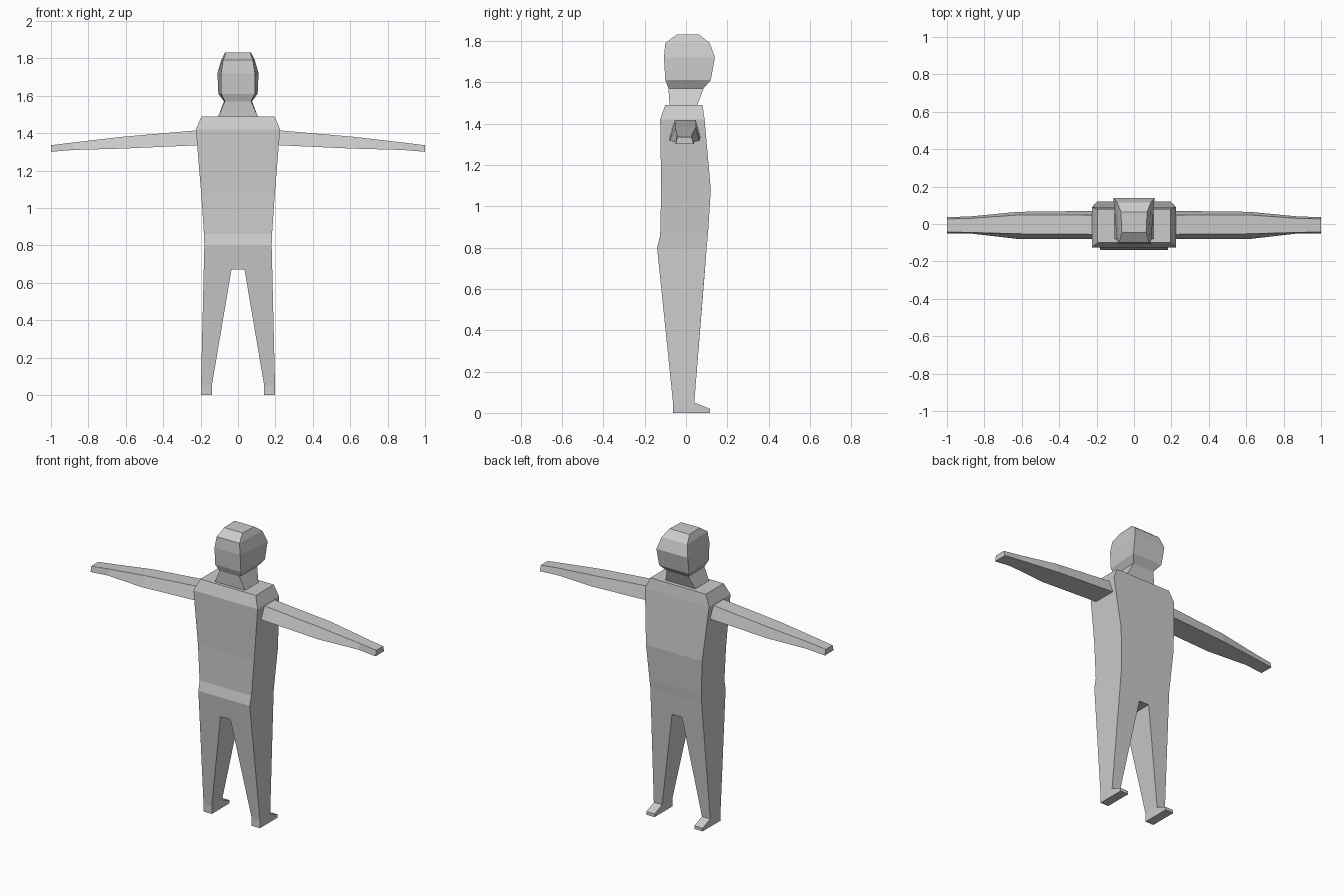
import bpy, bmesh

if "Cube" in bpy.data.objects:
    bpy.data.objects.remove(bpy.data.objects["Cube"])

grey = bpy.data.materials.new("light_grey")
grey.diffuse_color = (0.6, 0.6, 0.6, 1)
grey.use_nodes = True
grey.node_tree.nodes["Principled BSDF"].inputs["Base Color"].default_value = grey.diffuse_color


def loft(name, rings):
    """Skin a chain of four-point rings and cap both ends."""
    bm = bmesh.new()
    loops = [[bm.verts.new(p) for p in ring] for ring in rings]
    for a, b in zip(loops, loops[1:]):
        for i in range(4):
            j = (i + 1) % 4
            bm.faces.new((a[i], a[j], b[j], b[i]))
    bm.faces.new(loops[0][::-1])
    bm.faces.new(loops[-1])
    bmesh.ops.recalc_face_normals(bm, faces=bm.faces)
    mesh = bpy.data.meshes.new(name)
    bm.to_mesh(mesh)
    bm.free()
    mesh.materials.append(grey)
    obj = bpy.data.objects.new(name, mesh)
    bpy.context.collection.objects.link(obj)
    return obj


def level(z, y0, y1, w0, w1=None):
    """Horizontal ring: half width w0 at the back y0, w1 at the front y1."""
    w1 = w0 if w1 is None else w1
    return [(-w0, y0, z), (w0, y0, z), (w1, y1, z), (-w1, y1, z)]


def slab(xa, za, xb, zb, y0, y1, y2=None, y3=None):
    """Ring from an inner edge (xa, za) to an outer edge (xb, zb)."""
    y2 = y0 if y2 is None else y2
    y3 = y1 if y3 is None else y3
    return [(xa, y0, za), (xb, y2, zb), (xb, y3, zb), (xa, y1, za)]


# torso with sloped shoulders and tapered pelvis
loft("torso", [
    level(0.67, -0.126, 0.09, 0.035),
    level(0.80, -0.14, 0.10, 0.18),
    level(0.86, -0.125, 0.106, 0.182),
    level(1.08, -0.12, 0.12, 0.197),
    level(1.42, -0.125, 0.09, 0.225),
    level(1.49, -0.10, 0.08, 0.195)])

# neck
loft("neck", [level(1.49, -0.08, 0.055, 0.105),
              level(1.57, -0.085, 0.085, 0.07, 0.075)])

# head, wider at the face
loft("head", [
    level(1.57, -0.085, 0.085, 0.07, 0.075),
    level(1.61, -0.10, 0.12, 0.09, 0.105),
    level(1.72, -0.107, 0.14, 0.09, 0.11),
    level(1.79, -0.10, 0.115, 0.08, 0.09),
    level(1.83, -0.045, 0.065, 0.065, 0.07)])

# arm sections: x, bottom z, top z, bottom y range, top y range
ARM = [(0.215, 1.335, 1.415, -0.08, 0.07, -0.055, 0.047),
       (0.62, 1.317, 1.38, -0.08, 0.065, -0.052, 0.048),
       (0.88, 1.31, 1.35, -0.05, 0.04, -0.045, 0.03),
       (1.0, 1.30, 1.335, -0.05, 0.037, -0.042, 0.027)]

for side, s in (("right", 1), ("left", -1)):
    loft(side + "_arm", [[(s * x, a, z0), (s * x, b, z0), (s * x, d, z1), (s * x, c, z1)]
                         for x, z0, z1, a, b, c, d in ARM])
    # leg, slanted where it meets the pelvis
    loft(side + "_leg", [
        slab(s * 0.035, 0.67, s * 0.18, 0.80, -0.126, 0.09, -0.14, 0.10),
        slab(s * 0.14, 0.05, s * 0.198, 0.05, -0.063, 0.04),
        slab(s * 0.14, 0.0, s * 0.198, 0.0, -0.063, 0.04)])
    # toe wedge in front of the ankle
    xi, xo = s * 0.14, s * 0.198
    loft(side + "_toe", [
        [(xi, 0.04, 0), (xo, 0.04, 0), (xo, 0.04, 0.05), (xi, 0.04, 0.05)],
        [(xi, 0.115, 0), (xo, 0.115, 0), (xo, 0.115, 0.02), (xi, 0.115, 0.02)]])
